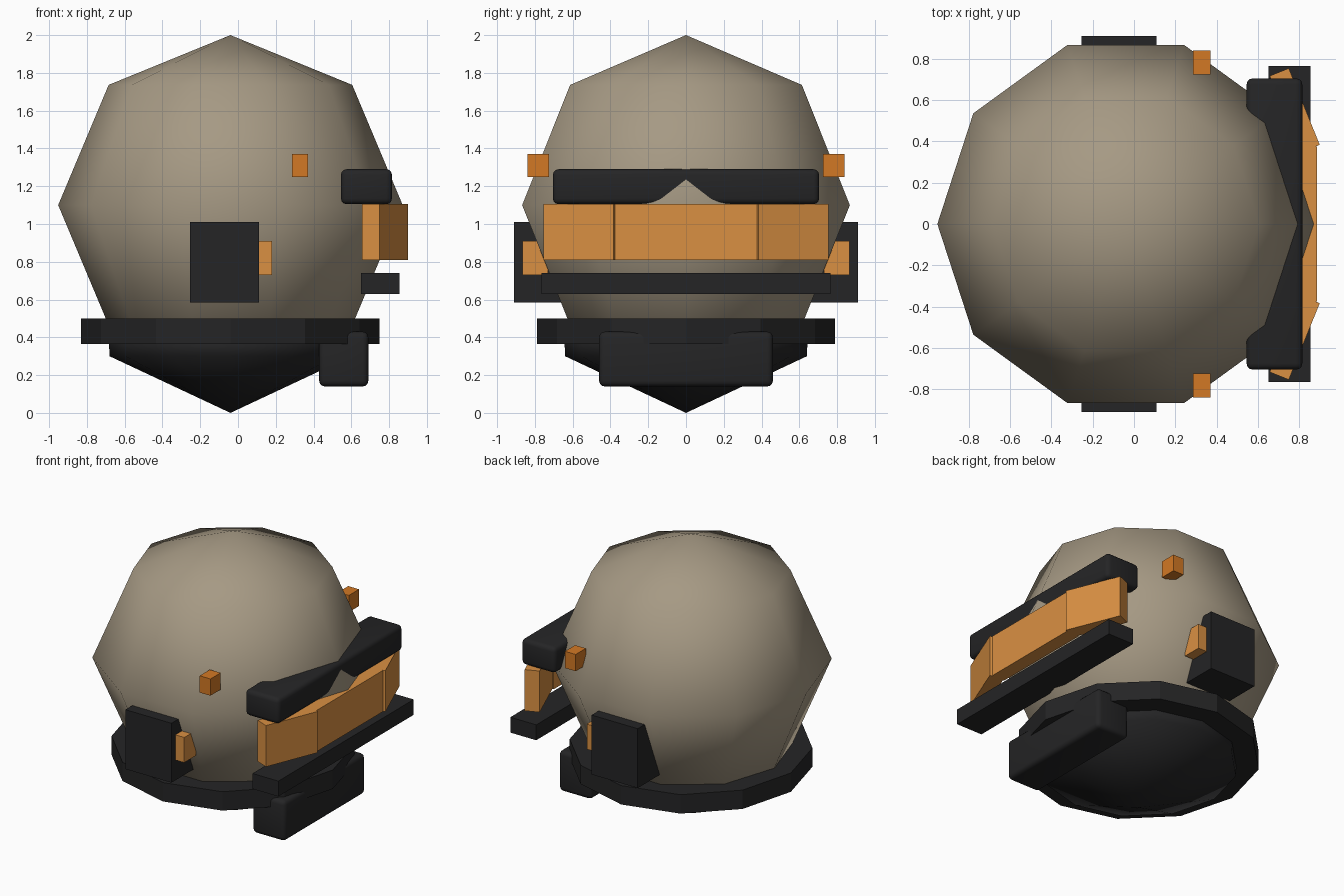
import bpy, bmesh, math
from mathutils import Matrix, Vector

if "Cube" in bpy.data.objects:
    bpy.data.objects.remove(bpy.data.objects["Cube"], do_unlink=True)

AXIS_X = -0.04  # the dome axis sits slightly off centre


def material(name, rgb):
    m = bpy.data.materials.new(name)
    m.use_nodes = True
    colour = (*rgb, 1)
    m.diffuse_color = colour
    m.node_tree.nodes["Principled BSDF"].inputs["Base Color"].default_value = colour
    return m


TAN = material("warm tan", (0.38, 0.32, 0.23))
DARK = material("charcoal", (0.018, 0.018, 0.019))
AMBER = material("light amber", (0.70, 0.28, 0.055))
ORANGE = material("deep orange", (0.65, 0.19, 0.018))


def add(name, bm, mat, smooth=False):
    bmesh.ops.recalc_face_normals(bm, faces=bm.faces)
    for f in bm.faces:
        f.smooth = smooth
    mesh = bpy.data.meshes.new(name)
    bm.to_mesh(mesh)
    bm.free()
    mesh.materials.append(mat)
    ob = bpy.data.objects.new(name, mesh)
    bpy.context.collection.objects.link(ob)
    return ob


def box(name, low, high, mat, bevel=0, turn=0):
    low, high = Vector(low), Vector(high)
    bm = bmesh.new()
    bmesh.ops.create_cube(bm, size=1)
    bmesh.ops.scale(bm, vec=high - low, verts=bm.verts)
    bmesh.ops.rotate(bm, matrix=Matrix.Rotation(turn, 3, "Z"), verts=bm.verts)
    bmesh.ops.translate(bm, vec=(low + high) / 2, verts=bm.verts)
    ob = add(name, bm, mat)
    if bevel:
        mod = ob.modifiers.new("rounded edges", "BEVEL")
        mod.width = bevel
        mod.segments = 3
        bpy.context.view_layer.objects.active = ob
        ob.select_set(True)
        bpy.ops.object.modifier_apply(modifier=mod.name)
        bpy.ops.object.shade_smooth_by_angle(angle=math.radians(35))
        ob.select_set(False)
    return ob


# Low-sided smooth dome
bm = bmesh.new()
bmesh.ops.create_uvsphere(bm, u_segments=10, v_segments=4, radius=1)
bmesh.ops.rotate(bm, matrix=Matrix.Rotation(math.radians(90), 3, "Z"), verts=bm.verts)
bmesh.ops.scale(bm, vec=(0.912, 0.912, 0.9), verts=bm.verts)
bmesh.ops.translate(bm, vec=(AXIS_X, 0, 1.1), verts=bm.verts)
add("dome", bm, TAN, smooth=True)

# Dark bowl under the dome, lathed from a short profile
bm = bmesh.new()
profile = [(0, 0), (0.64, 0.3), (0.645, 0.42), (0, 0.42)]
verts = [bm.verts.new((AXIS_X + r, 0, z)) for r, z in profile]
edges = [bm.edges.new(pair) for pair in zip(verts, verts[1:])]
bmesh.ops.spin(bm, geom=verts + edges, cent=(AXIS_X, 0, 0), axis=(0, 0, 1),
               angle=math.tau, steps=12)
bmesh.ops.remove_doubles(bm, verts=bm.verts, dist=0.001)
add("lower_bowl", bm, DARK, smooth=True)

# Collar ring
bm = bmesh.new()
bmesh.ops.create_cone(bm, cap_ends=True, segments=12, radius1=0.79, radius2=0.79, depth=0.135)
bmesh.ops.translate(bm, vec=(AXIS_X, 0, 0.432), verts=bm.verts)
add("collar", bm, DARK)

# Visor surround and chin block
box("brow", (0.545, -0.705, 1.105), (0.815, 0.705, 1.29), DARK, bevel=0.03)
box("visor_rail", (0.65, -0.765, 0.63), (0.855, 0.765, 0.74), DARK)
box("chin_block", (0.43, -0.46, 0.14), (0.69, 0.46, 0.43), DARK, bevel=0.03)
box("visor_middle", (0.785, -0.375, 0.81), (0.885, 0.375, 1.105), AMBER)

# Parts repeated on both sides
for side, s in (("left", 1), ("right", -1)):
    def pair(name, x, y, z, mat, turn=0):
        ys = sorted((s * y[0], s * y[1]))
        box(f"{name}_{side}", (x[0], ys[0], z[0]), (x[1], ys[1], z[1]), mat, turn=s * turn)

    pair("visor_wing", (0.728, 0.828), (0.35, 0.75), (0.81, 1.105), AMBER, math.radians(22))
    pair("ear_box", (-0.255, 0.11), (0.55, 0.91), (0.585, 1.01), DARK)
    pair("ear_lamp", (0.1, 0.18), (0.73, 0.865), (0.73, 0.91), AMBER)
    pair("upper_lamp", (0.285, 0.37), (0.725, 0.84), (1.25, 1.37), ORANGE)
